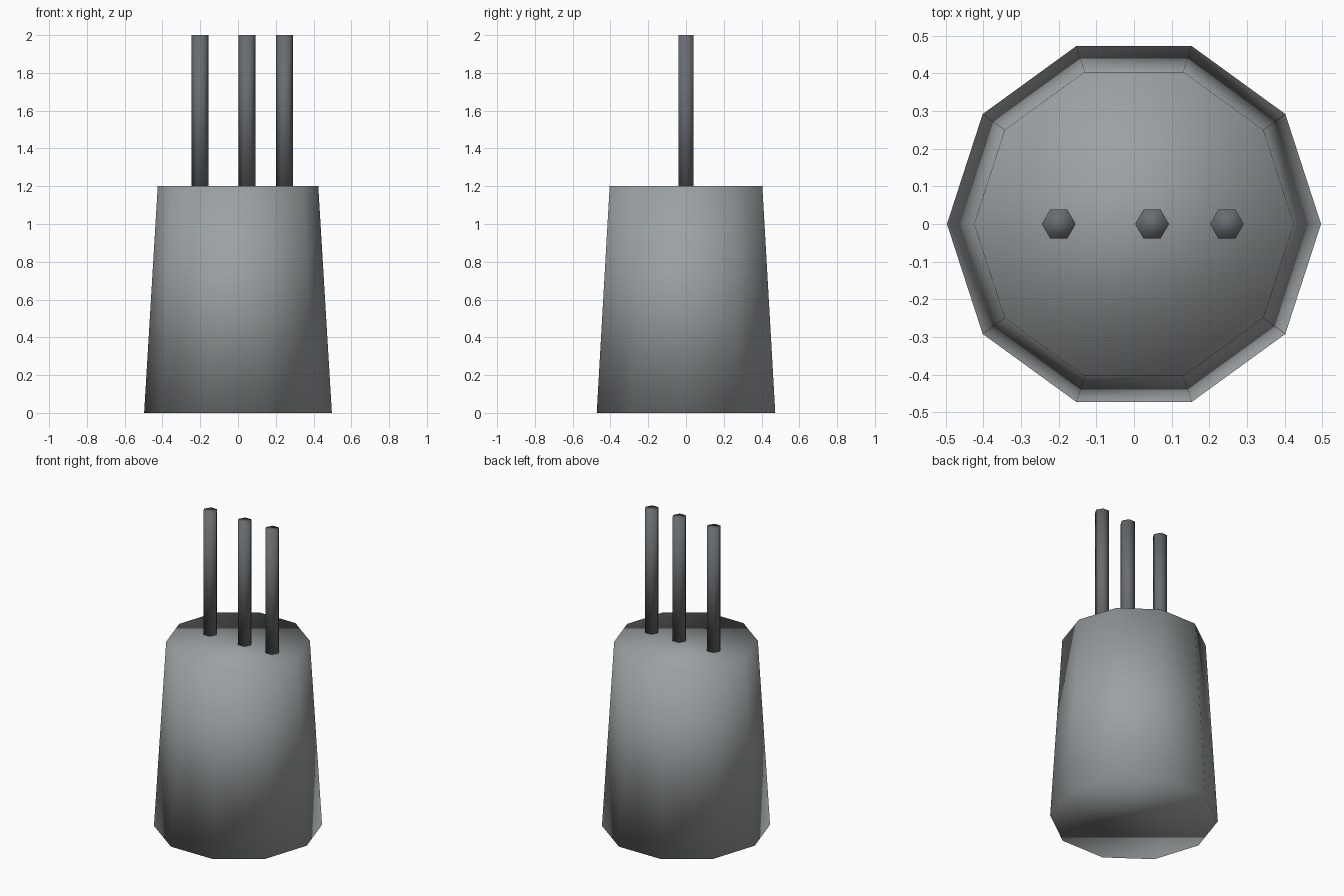
import bpy
import math

default_cube = bpy.data.objects.get("Cube")
if default_cube:
    bpy.data.objects.remove(default_cube, do_unlink=True)


def make_material(name, rgb):
    mat = bpy.data.materials.new(name)
    mat.use_nodes = True
    color = (*rgb, 1.0)
    mat.diffuse_color = color
    bsdf = next(n for n in mat.node_tree.nodes if n.type == "BSDF_PRINCIPLED")
    bsdf.inputs["Base Color"].default_value = color
    return mat


def make_column(name, sides, bottom_radius, top_radius, x, bottom, top, mat):
    """Capped, fully smooth-shaded column with a corner on the x axis."""
    bpy.ops.mesh.primitive_cone_add(
        vertices=sides, radius1=bottom_radius, radius2=top_radius,
        depth=top - bottom, end_fill_type="NGON",
        location=(x, 0, (bottom + top) / 2), rotation=(0, 0, math.pi / 2))
    obj = bpy.context.object
    obj.name = name
    obj.data.name = name
    bpy.ops.object.transform_apply(location=False, rotation=True, scale=False)
    bpy.ops.object.shade_smooth()
    obj.data.materials.append(mat)
    return obj


body_grey = make_material("body grey", (0.33, 0.355, 0.365))
pin_grey = make_material("dark pin grey", (0.14, 0.152, 0.162))

# Tapered ten-sided body
make_column("body", 10, 0.497, 0.425, 0, 0, 1.2, body_grey)

# Three upright hexagonal pins in a row on the top
for name, x in (("right_pin", -0.2), ("middle_pin", 0.048), ("left_pin", 0.247)):
    make_column(name, 6, 0.045, 0.045, x, 1.2, 2.0, pin_grey)
